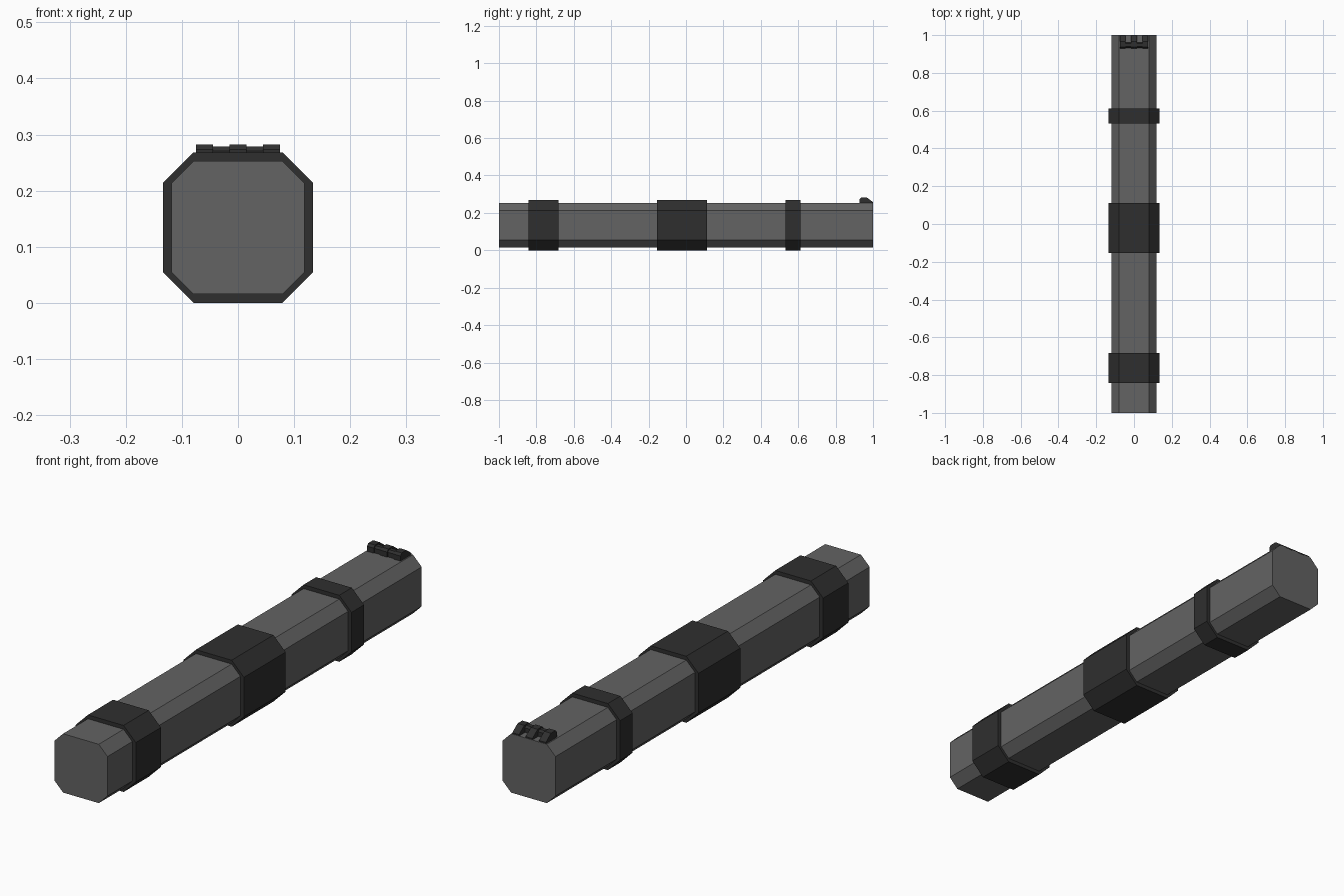
import bpy, bmesh

if "Cube" in bpy.data.objects:
    bpy.data.objects.remove(bpy.data.objects["Cube"])


def material(name, value):
    m = bpy.data.materials.new(name)
    m.diffuse_color = (value, value, value, 1)
    m.use_nodes = True
    m.node_tree.nodes["Principled BSDF"].inputs["Base Color"].default_value = m.diffuse_color
    return m


GREY = material("mid grey", 0.125)
DARK = material("near black", 0.028)
CZ = 0.134  # height of the long axis


def prism(name, profile, axis, lo, hi, mat):
    """Extrude a closed 2D profile along x (profile = y,z) or y (profile = x,z)."""
    bm = bmesh.new()

    def vert(p, t):
        return bm.verts.new((t, p[0], p[1]) if axis == 'x' else (p[0], t, p[1]))
    a = [vert(p, lo) for p in profile]
    b = [vert(p, hi) for p in profile]
    n = len(profile)
    bm.faces.new(a)
    bm.faces.new(b[::-1])
    for i in range(n):
        j = (i + 1) % n
        bm.faces.new((a[i], b[i], b[j], a[j]))
    bmesh.ops.recalc_face_normals(bm, faces=bm.faces)
    me = bpy.data.meshes.new(name)
    bm.to_mesh(me)
    bm.free()
    me.materials.append(mat)
    ob = bpy.data.objects.new(name, me)
    bpy.context.collection.objects.link(ob)
    return ob


def octagon(r, flat=0.0795):
    """Square of half width r with cut corners, sides of half length flat."""
    pts = [(flat, -r), (r, -flat), (r, flat), (flat, r),
           (-flat, r), (-r, flat), (-r, -flat), (-flat, -r)]
    return [(x, z + CZ) for x, z in pts]


# Long chamfered body
prism("body", octagon(0.1185), 'y', -1, 1, GREY)

# Three raised bands around it
for name, lo, hi in (("front_band", -0.842, -0.682),
                     ("middle_band", -0.154, 0.112),
                     ("rear_band", 0.531, 0.611)):
    prism(name, octagon(0.134), 'y', lo, hi, DARK)

# Clasp on top at the back end: a rounded cross bar
bar = [(0.932, 0.250), (0.932, 0.271), (0.939, 0.279),
       (0.955, 0.279), (0.962, 0.271), (0.962, 0.250)]
prism("clasp_bar", bar, 'x', -0.073, 0.073, DARK)

# Three prongs wrapping the bar and sloping down to the end
prong = [(0.928, 0.250), (0.928, 0.273), (0.936, 0.2825),
         (0.966, 0.2825), (0.999, 0.258), (0.999, 0.250)]
for i in (-1, 0, 1):
    x = i * 0.0595
    prism("clasp_prong", prong, 'x', x - 0.015, x + 0.015, DARK)
